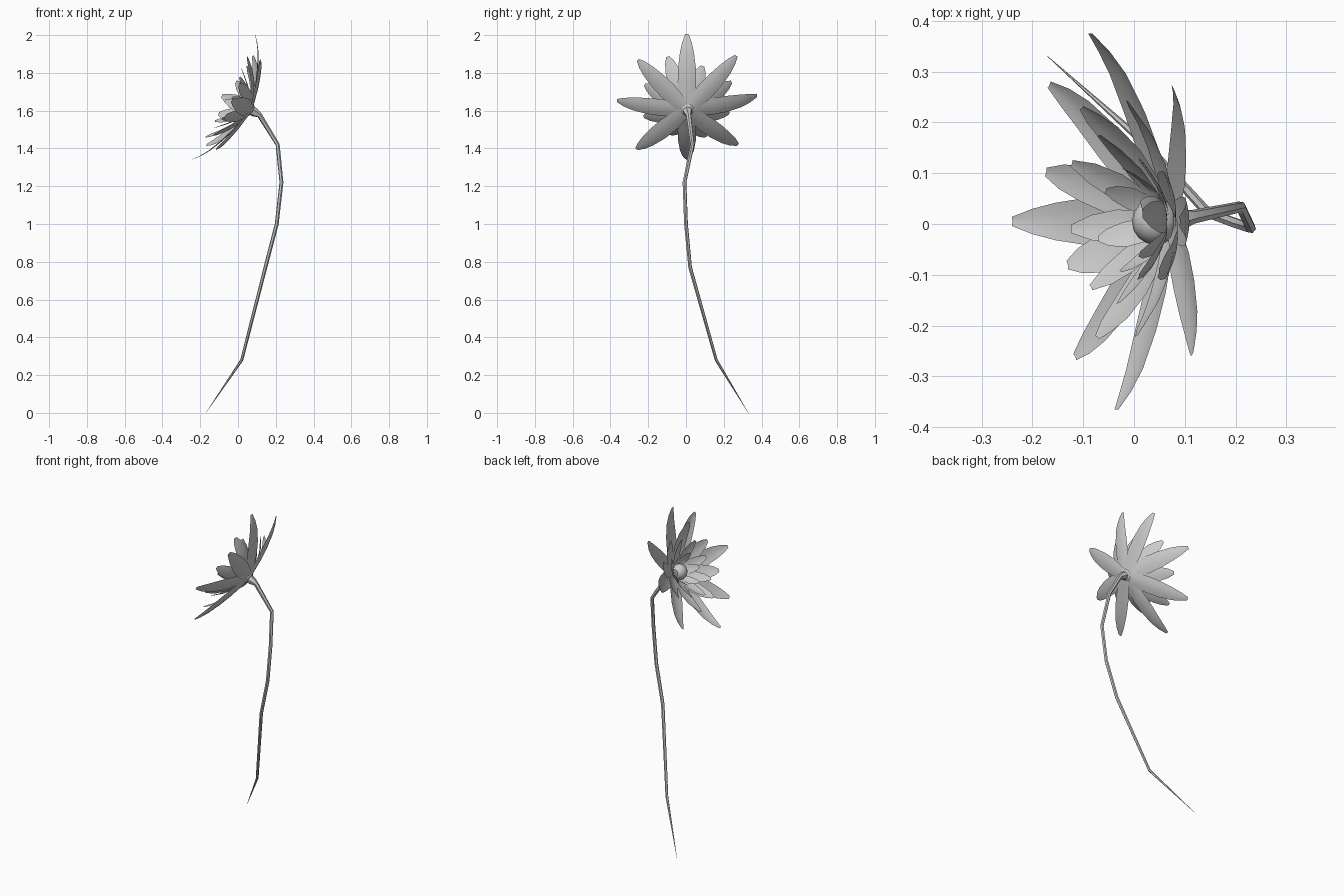
import bpy, bmesh, math
from mathutils import Vector

if "Cube" in bpy.data.objects:
    bpy.data.objects.remove(bpy.data.objects["Cube"])

BASE = Vector((0.075, 0.005, 1.60))     # where all petals meet
N = Vector((-0.897, 0, 0.442))          # facing direction of the bloom
U = Vector((0.442, 0, 0.897))
V = Vector((0, 1, 0))


def finish(ob, angle=50):
    bpy.ops.object.select_all(action='DESELECT')
    bpy.context.view_layer.objects.active = ob
    ob.select_set(True)
    bpy.ops.object.shade_smooth_by_angle(angle=math.radians(angle))


def petal_ring(name, start, profile, lifts, sizes):
    """profile rows: height along the bloom axis, radius, half width.
    lifts and sizes scale the height and length of each petal."""
    bm = bmesh.new()
    count = len(lifts)
    for i, (lift, size) in enumerate(zip(lifts, sizes)):
        a = math.radians(start) + math.tau * i / count
        out = U * math.cos(a) + V * math.sin(a)
        side = N.cross(out)
        rows = []
        for h, r, w in profile:
            mid = BASE + (N * h * lift + out * r) * size
            rows.append([bm.verts.new(mid + side * w * s + N * w * 0.15 * s * s)
                         for s in (-1, -0.5, 0, 0.5, 1)])
        for p, q in zip(rows, rows[1:]):
            for j in range(4):
                bm.faces.new((p[j], p[j + 1], q[j + 1], q[j]))
    me = bpy.data.meshes.new(name)
    bm.to_mesh(me)
    bm.free()
    ob = bpy.data.objects.new(name, me)
    bpy.context.collection.objects.link(ob)
    finish(ob)


# Petals, from the outside in; index 0 points up, then towards +y
petal_ring("outer_petals", 0, [
    (0, 0.0, 0.025), (0.022, 0.07, 0.042), (0.042, 0.14, 0.049),
    (0.07, 0.215, 0.047), (0.105, 0.29, 0.037), (0.135, 0.335, 0.025),
    (0.165, 0.37, 0.009)],
    [1.0, 0.76, 1.08, 0.8, 1.02, 0.48, 0.73, 0.5],
    [1.0, 1.0, 1.0, 1.03, 1.0, 1.02, 1.0, 0.99])
petal_ring("middle_petals", 22.5, [
    (0.005, 0.0, 0.02), (0.03, 0.08, 0.038), (0.06, 0.14, 0.043),
    (0.10, 0.195, 0.038), (0.135, 0.23, 0.026), (0.16, 0.255, 0.009)],
    [0.95, 0.9, 1.0, 1.0, 0.9, 0.75, 0.8, 0.9],
    [0.85, 1.0, 0.95, 1.0, 0.88, 0.97, 0.95, 1.04])
petal_ring("inner_petals", 5, [
    (0.01, 0.0, 0.016), (0.04, 0.06, 0.028), (0.07, 0.10, 0.032),
    (0.11, 0.14, 0.025), (0.145, 0.17, 0.008)],
    [1.0, 0.9, 1.05, 1.0, 0.95, 0.85, 0.9, 0.95],
    [1.05, 0.95, 1.0, 1.05, 1.0, 1.0, 0.95, 1.0])
petal_ring("heart_petals", 20, [
    (0.01, 0.0, 0.014), (0.035, 0.05, 0.024), (0.065, 0.075, 0.026),
    (0.095, 0.092, 0.018), (0.115, 0.1, 0.006)],
    [1.0, 0.95, 1.0, 1.0, 0.9, 0.95], [1.0, 1.05, 0.95, 1.0, 1.0, 1.0])

# Round centre of the bloom
bpy.ops.mesh.primitive_uv_sphere_add(segments=16, ring_count=10, radius=0.046,
                                     location=BASE + N * 0.037)
bpy.context.object.name = "flower_centre"
finish(bpy.context.object)

# Bent, tapering stem ending in a small receptacle: x, y, z, radius
path = [(-0.17, 0.33, 0.0, 0.0005), (0.02, 0.16, 0.28, 0.008),
        (0.145, 0.022, 0.77, 0.010), (0.205, 0.0, 1.0, 0.0105),
        (0.23, -0.008, 1.22, 0.0105), (0.21, 0.034, 1.42, 0.011),
        (0.115, 0.014, 1.575, 0.014), (0.09, 0.01, 1.590, 0.024),
        (0.07, 0.007, 1.602, 0.026)]
cu = bpy.data.curves.new("stem", 'CURVE')
cu.dimensions = '3D'
cu.bevel_depth = 1.0
cu.bevel_resolution = 1
cu.use_fill_caps = True
sp = cu.splines.new('POLY')
sp.points.add(len(path) - 1)
for pt, (x, y, z, r) in zip(sp.points, path):
    pt.co = (x, y, z, 1)
    pt.radius = r
stem = bpy.data.objects.new("stem", cu)
bpy.context.collection.objects.link(stem)
bpy.ops.object.select_all(action='DESELECT')
stem.select_set(True)
bpy.context.view_layer.objects.active = stem
bpy.ops.object.convert(target='MESH')
finish(bpy.context.object)
